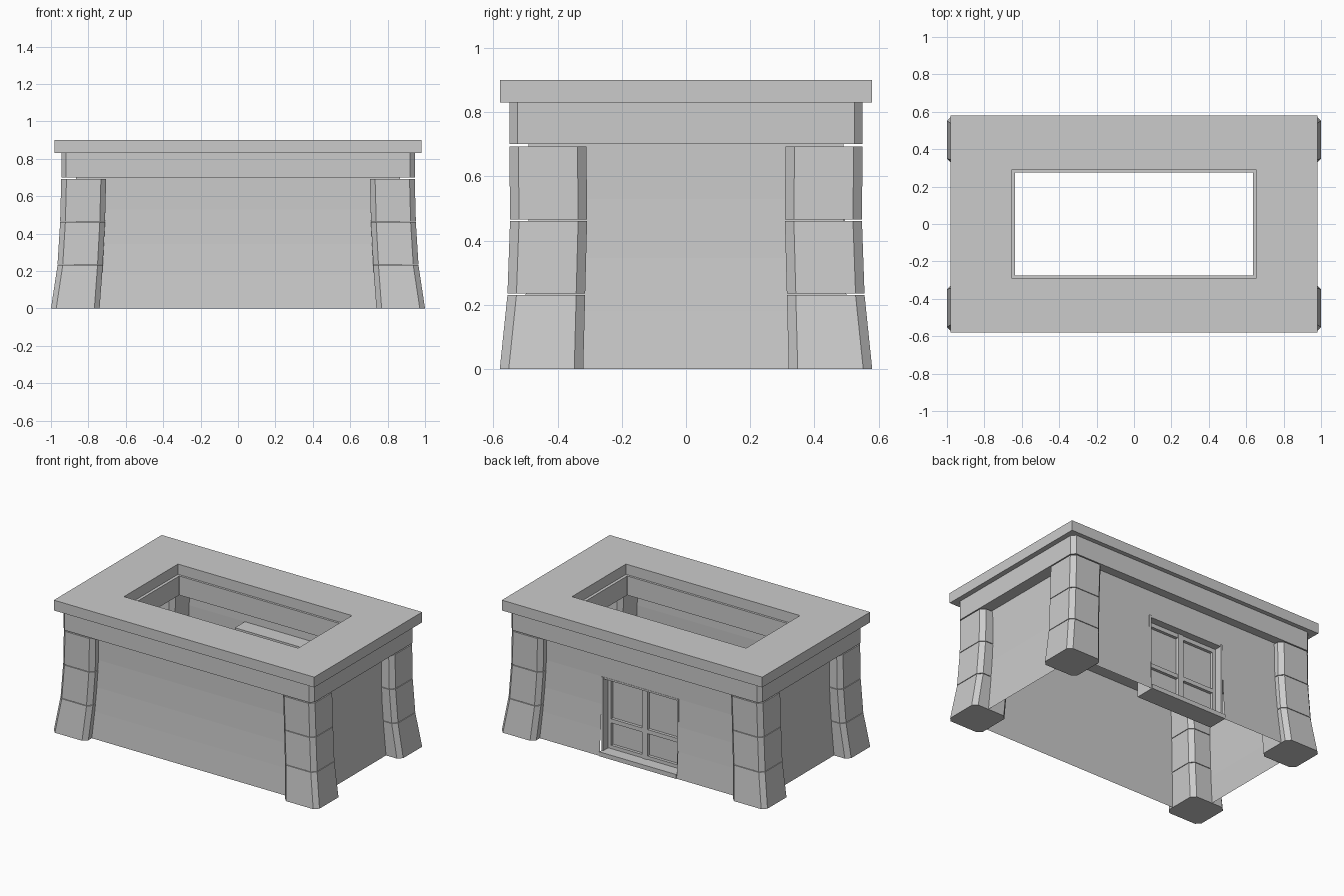
import bpy, bmesh

if "Cube" in bpy.data.objects:
    bpy.data.objects.remove(bpy.data.objects["Cube"])


def finish(name, bm):
    bmesh.ops.recalc_face_normals(bm, faces=bm.faces)
    me = bpy.data.meshes.new(name)
    bm.to_mesh(me)
    bm.free()
    ob = bpy.data.objects.new(name, me)
    bpy.context.collection.objects.link(ob)
    return ob


def chamfered(cx, cy, hx, hy, c):
    """Outline of a rectangle with cut corners."""
    pts = []
    for sx, sy in ((1, 1), (-1, 1), (-1, -1), (1, -1)):
        pair = [(cx + sx * hx, cy + sy * (hy - c)), (cx + sx * (hx - c), cy + sy * hy)]
        pts += pair if sx * sy > 0 else pair[::-1]
    return pts


def add_loft(bm, rings, closed=False, caps=True):
    """Skin a list of (points, z) rings."""
    vs = [[bm.verts.new((x, y, z)) for x, y in pts] for pts, z in rings]
    n = len(vs[0])
    pairs = list(zip(vs, vs[1:])) + ([(vs[-1], vs[0])] if closed else [])
    for a, b in pairs:
        for i in range(n):
            j = (i + 1) % n
            bm.faces.new((a[i], a[j], b[j], b[i]))
    if caps:
        bm.faces.new(vs[0][::-1])
        bm.faces.new(vs[-1])


def box(name, x0, x1, y0, y1, z0, z1):
    bm = bmesh.new()
    r = [(x0, y0), (x1, y0), (x1, y1), (x0, y1)]
    add_loft(bm, [(r, z0), (r, z1)])
    return finish(name, bm)


def rect(hx, hy):
    return [(hx, hy), (-hx, hy), (-hx, -hy), (hx, -hy)]


# roof slab with rectangular opening
bm = bmesh.new()
out, hole = rect(0.98, 0.58), rect(0.655, 0.29)
add_loft(bm, [(out, 0.83), (out, 0.90), (hole, 0.90), (hole, 0.83)], closed=True, caps=False)
finish("roof_slab", bm)

# beam ring with cut corners, opening slightly smaller than the slab's
bm = bmesh.new()
out = chamfered(0, 0, 0.945, 0.55, 0.025)
hole = chamfered(0, 0, 0.635, 0.275, 0.0005)
add_loft(bm, [(out, 0.70), (out, 0.83), (hole, 0.83), (hole, 0.70)], closed=True, caps=False)
finish("beam_ring", bm)

# corner posts: three stacked blocks each, flaring at the foot
levels = [(0, 0.870, 0.450, 0.130), (0.235, 0.844, 0.435, 0.121),
          (0.465, 0.831, 0.428, 0.120), (0.697, 0.825, 0.430, 0.120)]
for sx, side in ((-1, "left"), (1, "right")):
    for sy, end in ((-1, "front"), (1, "back")):
        bm = bmesh.new()
        for lo, hi in zip(levels, levels[1:]):
            rings = []
            for (z, x, y, h), dz in ((lo, 0), (hi, -0.004)):
                rings.append((chamfered(sx * x, sy * y, h, h, 0.028), z + dz))
            add_loft(bm, rings)
        finish(f"{end}_{side}_post", bm)

# thin curved walls, with a window opening left in the back
W, TOP = 0.29, 0.53
profile = [(0, 0.515), (0.18, 0.502), (0.345, 0.493), (TOP, 0.488), (0.70, 0.490)]
bm = bmesh.new()
rows = []
for z, y in profile:
    x = y + 0.375
    ring = [(x, -y), (x, y), (W, y), (-W, y), (-x, y), (-x, -y)]
    rows.append([bm.verts.new((px, py, z)) for px, py in ring])
for k, (a, b) in enumerate(zip(rows, rows[1:])):
    for i in range(6):
        if i == 2 and profile[k + 1][0] <= TOP:
            continue
        j = (i + 1) % 6
        bm.faces.new((a[i], a[j], b[j], b[i]))
finish("walls", bm)

# recessed window: jambs, head, sill, panes and bars
for s, side in ((-1, "left"), (1, "right")):
    x0, x1 = sorted((s * (W - 0.012), s * W))
    box(f"window_{side}_jamb", x0, x1, 0.38, 0.495, 0, TOP)
    x0, x1 = sorted((s * (W - 0.035), s * (W - 0.012)))
    box(f"window_{side}_stile", x0, x1, 0.42, 0.44, 0.03, TOP - 0.012)
box("window_head", -W, W, 0.38, 0.49, TOP - 0.012, TOP)
box("window_sill", -W, W, 0.38, 0.52, 0, 0.03)
box("window_panes", -W + 0.012, W - 0.012, 0.38, 0.42, 0.03, TOP - 0.012)
box("window_mullion", -0.02, 0.02, 0.42, 0.445, 0.03, TOP - 0.012)
for name, z in (("bottom_rail", 0.04), ("middle_bar", 0.22), ("top_rail", TOP - 0.025)):
    box(f"window_{name}", -W + 0.03, W - 0.03, 0.42, 0.44, z - 0.015, z + 0.013)
